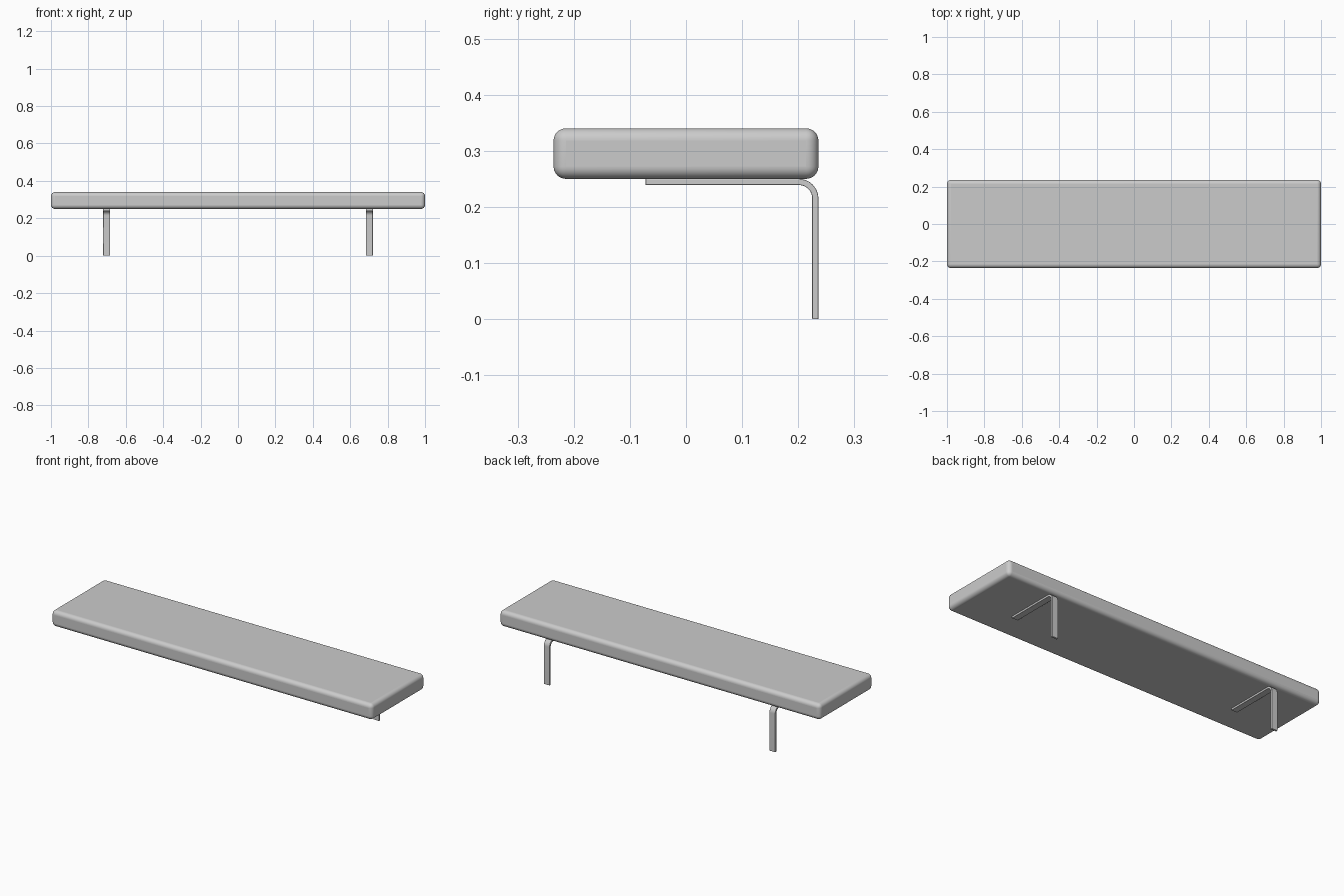
import bpy, bmesh
from math import sin, cos, pi, radians

if "Cube" in bpy.data.objects:
    bpy.data.objects.remove(bpy.data.objects["Cube"])


def finish(obj, bevel, segments):
    # rounded edges and smooth shading
    mod = obj.modifiers.new("rounding", 'BEVEL')
    mod.width, mod.segments = bevel, segments
    mod.limit_method, mod.angle_limit = 'ANGLE', radians(40)
    bpy.ops.object.select_all(action='DESELECT')
    obj.select_set(True)
    bpy.context.view_layer.objects.active = obj
    bpy.ops.object.shade_smooth_by_angle(angle=radians(35))


# shelf board: thick plank with rounded edges
bpy.ops.mesh.primitive_cube_add(size=1, location=(0, 0, 0.295))
board = bpy.context.object
board.name = "shelf_board"
board.scale = (2.0, 0.472, 0.09)
bpy.ops.object.transform_apply(location=False, rotation=False, scale=True)
finish(board, 0.022, 8)


def arc(cy, cz, r, steps=10):
    return [(cy + r * sin(pi / 2 * i / steps), cz + r * cos(pi / 2 * i / steps))
            for i in range(steps + 1)]


def bracket(name, x, width=0.036, thick=0.011, inner=0.024):
    # bent flat bar: L profile in the YZ plane, extruded along X
    back, top, front = 0.236, 0.25, -0.072
    outer = inner + thick
    cy, cz = back - outer, top - outer
    profile = ([(front, top)] + arc(cy, cz, outer) + [(back, 0), (back - thick, 0)]
               + arc(cy, cz, inner)[::-1] + [(front, top - thick)])
    bm = bmesh.new()
    face = bm.faces.new([bm.verts.new((-width / 2, y, z)) for y, z in profile])
    ext = bmesh.ops.extrude_face_region(bm, geom=[face])
    bmesh.ops.translate(bm, vec=(width, 0, 0),
                        verts=[v for v in ext["geom"] if isinstance(v, bmesh.types.BMVert)])
    bmesh.ops.recalc_face_normals(bm, faces=bm.faces)
    mesh = bpy.data.meshes.new(name)
    bm.to_mesh(mesh)
    bm.free()
    obj = bpy.data.objects.new(name, mesh)
    obj.location.x = x
    bpy.context.collection.objects.link(obj)
    finish(obj, 0.001, 2)


# pair of wall brackets under the board
for side, x in (("left", -0.703), ("right", 0.703)):
    bracket(side + "_bracket", x)
